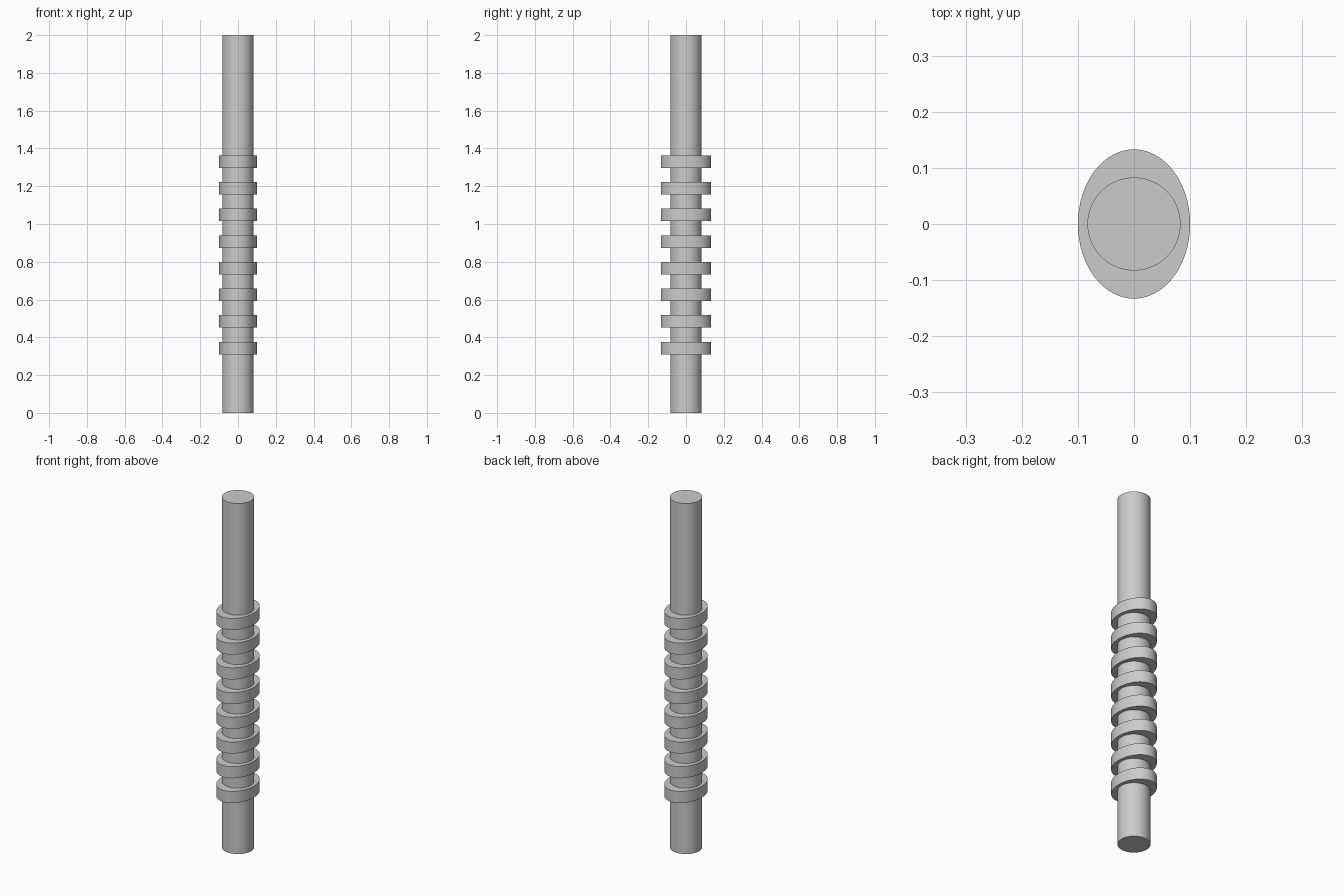
import bpy
import math

cube = bpy.data.objects.get("Cube")
if cube:
    bpy.data.objects.remove(cube, do_unlink=True)

# Plain grey metal
metal = bpy.data.materials.new("grey_metal")
metal.use_nodes = True
colour = (0.6, 0.6, 0.6, 1)
metal.diffuse_color = colour
metal.node_tree.nodes["Principled BSDF"].inputs["Base Color"].default_value = colour


def add_cylinder(name, radius_x, radius_y, bottom, top):
    """Upright smooth cylinder with an elliptical section and sharp rims."""
    bpy.ops.mesh.primitive_cylinder_add(
        vertices=64, radius=1, depth=1, location=(0, 0, (bottom + top) / 2))
    part = bpy.context.object
    part.name = name
    part.scale = (radius_x, radius_y, top - bottom)
    bpy.ops.object.transform_apply(location=False, rotation=False, scale=True)
    part.data.materials.append(metal)
    bpy.ops.object.shade_smooth_by_angle(angle=math.radians(30))
    return part


# Round shaft
add_cylinder("shaft", 0.083, 0.083, 0, 2)

# Evenly spaced oval collars
first, pitch, thickness = 0.31, 0.141, 0.066
for i in range(8):
    bottom = first + i * pitch
    add_cylinder(f"oval_collar_{i + 1}", 0.1, 0.133, bottom, bottom + thickness)
